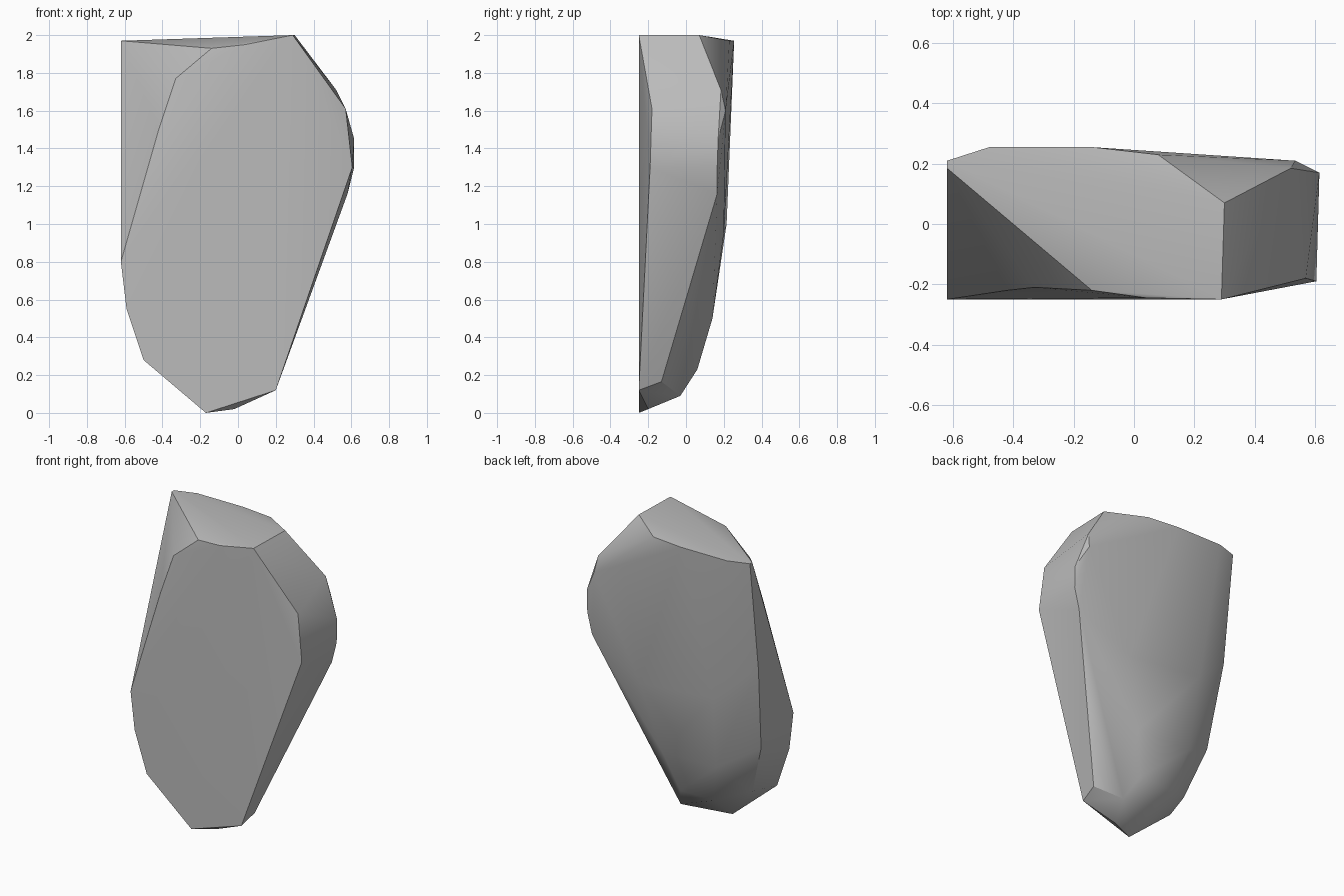
import bpy, bmesh, math

default = bpy.data.objects.get("Cube")
if default:
    bpy.data.objects.remove(default, do_unlink=True)

# Grey stone colour
stone = bpy.data.materials.new("stone_grey")
stone.use_nodes = True
grey = (0.5, 0.5, 0.5, 1)
stone.diffuse_color = grey
stone.node_tree.nodes["Principled BSDF"].inputs["Base Color"].default_value = grey

# Rim of the broad front face
front_rim = [(.29, -.25, 2), (.04, -.245, 1.95), (-.14, -.22, 1.93),
             (-.33, -.21, 1.77), (-.42, -.22, 1.5), (-.62, -.25, .8),
             (-.59, -.25, .55), (-.5, -.25, .28), (-.17, -.25, 0),
             (.2, -.25, .12), (.605, -.19, 1.3), (.57, -.18, 1.61)]
# Back edge of the sloping top
top_rim = [(.3, .07, 2), (.08, .23, 1.97), (-.14, .255, 1.97),
           (-.48, .255, 1.97), (-.62, .21, 1.97), (-.62, .185, 1.97)]
# Bulging side and its taper to the foot
side_rim = [(.52, .185, 1.71), (.535, .21, 1.6), (.615, .17, 1.45),
            (.615, .165, 1.3), (.58, .165, 1.16), (.46, .08, .85),
            (.33, -.02, .5), (.215, -.13, .165)]
# Curved back, opposite side and foot
back = [(.2, .2, .95), (-.35, .215, 1.0), (.08, .14, .5), (-.32, .14, .5),
        (0, .06, .23), (-.25, .06, .23), (.06, -.03, .09), (-.02, -.2, .02),
        (-.45, -.06, .3), (-.57, .02, .65), (-.62, .12, 1.23)]

# Wrap the corner points in one chipped convex rock
bm = bmesh.new()
for point in front_rim + top_rim + side_rim + back:
    bm.verts.new(point)
hull = bmesh.ops.convex_hull(bm, input=bm.verts)
loose = {v for v in hull["geom_interior"] + hull["geom_unused"]
         if isinstance(v, bmesh.types.BMVert)}
bmesh.ops.delete(bm, geom=list(loose), context="VERTS")
bmesh.ops.dissolve_limit(bm, angle_limit=math.radians(1),
                         verts=bm.verts, edges=bm.edges)
bmesh.ops.recalc_face_normals(bm, faces=bm.faces)

mesh = bpy.data.meshes.new("rock")
bm.to_mesh(mesh)
bm.free()
mesh.materials.append(stone)
rock = bpy.data.objects.new("rock", mesh)
bpy.context.collection.objects.link(rock)

# Soft facets with crisp chipped edges
bpy.ops.object.select_all(action="DESELECT")
rock.select_set(True)
bpy.context.view_layer.objects.active = rock
bpy.ops.object.shade_smooth_by_angle(angle=math.radians(30))
